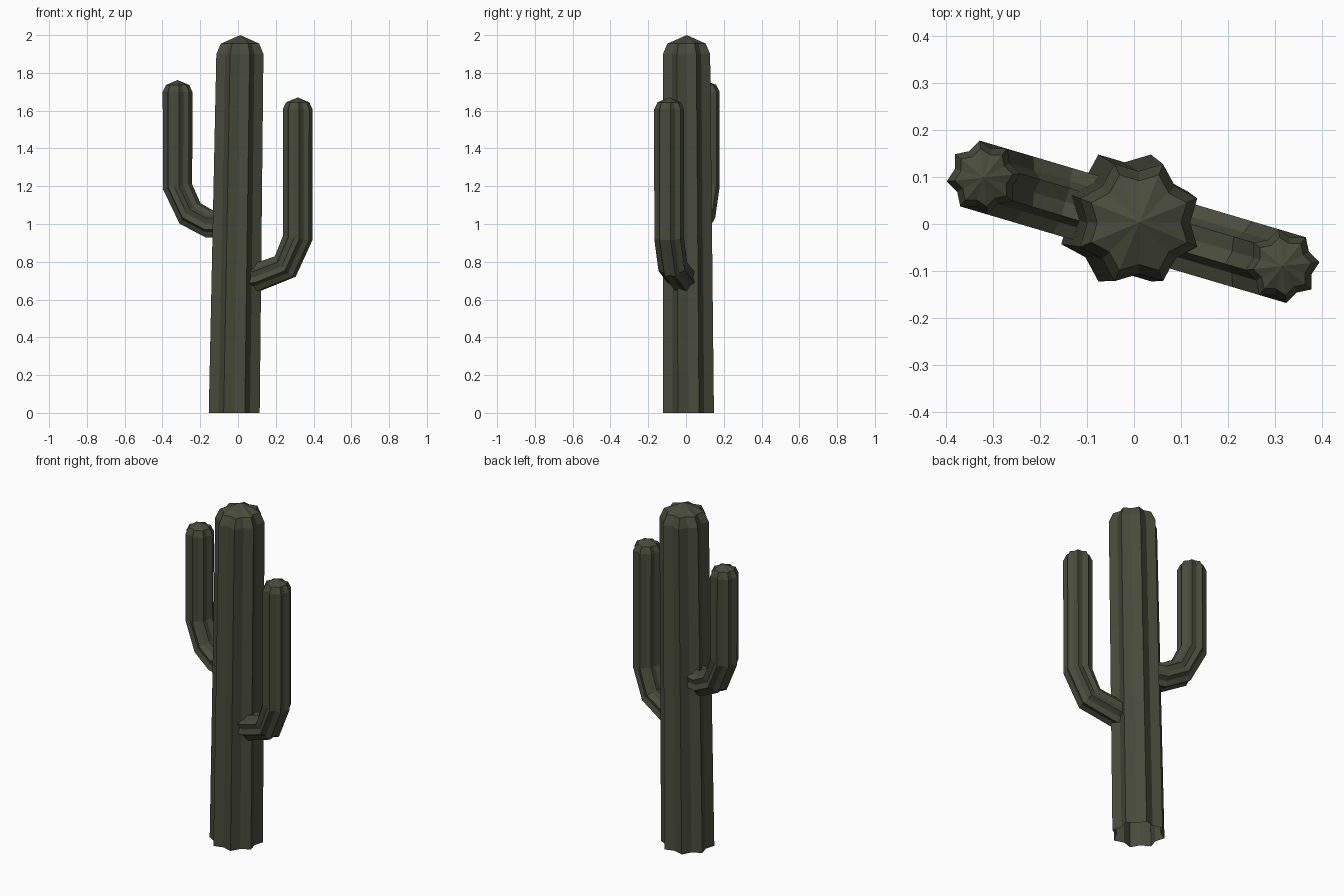
import bpy, bmesh, math
from mathutils import Vector

if "Cube" in bpy.data.objects:
    bpy.data.objects.remove(bpy.data.objects["Cube"])

green = bpy.data.materials.new("dark_olive_green")
green.diffuse_color = (0.066, 0.071, 0.044, 1)
green.use_nodes = True
green.node_tree.nodes["Principled BSDF"].inputs["Base Color"].default_value = green.diffuse_color

RIBS = 8
VALLEY = 0.81
AXIS = math.radians(-16.5)   # direction the arms spread along


def ribbed_tube(name, rings, tip, side, up0):
    """rings: (centre, tangent angle in the side/up plane, radius); star section, closed by a tip."""
    bm = bmesh.new()
    across = Vector((-side.y, side.x, 0))
    loops = []
    for centre, ang, r in rings:
        # section axis lying in the bending plane, square to the tangent
        n = side * math.sin(ang) - Vector((0, 0, 1)) * math.cos(ang)
        loop = []
        for i in range(RIBS * 2):
            a = math.pi * i / RIBS + up0
            rr = r if i % 2 == 0 else r * VALLEY
            loop.append(bm.verts.new(Vector(centre) + n * rr * math.cos(a) + across * rr * math.sin(a)))
        loops.append(loop)
    count = RIBS * 2
    for lo, hi in zip(loops, loops[1:]):
        for i in range(count):
            j = (i + 1) % count
            bm.faces.new((lo[i], lo[j], hi[j], hi[i]))
    top = bm.verts.new(tip)
    for i in range(count):
        bm.faces.new((loops[-1][i], loops[-1][(i + 1) % count], top))
    bmesh.ops.recalc_face_normals(bm, faces=bm.faces)
    mesh = bpy.data.meshes.new(name)
    bm.to_mesh(mesh)
    bm.free()
    mesh.materials.append(green)
    obj = bpy.data.objects.new(name, mesh)
    bpy.context.collection.objects.link(obj)
    return obj


# trunk: slightly leaning, open at the bottom
UP = math.pi / 2
ribbed_tube("trunk", [((-0.02, 0.013, 0), UP, 0.146),
                      ((0.01, 0.003, 1.90), UP, 0.135),
                      ((0.011, 0.003, 1.955), UP, 0.110)],
            (0.012, 0.004, 2.0), Vector((1, 0, 0)), math.pi / 8)


def arm(name, sign, path, top):
    """path: (x distance, z, tangent angle in degrees); top: height of the tip."""
    side = Vector((math.cos(AXIS), math.sin(AXIS), 0)) * sign

    def at(x, z):
        p = side * (x / math.cos(AXIS))
        return Vector((p.x, p.y + 0.004, z))
    rings = [(at(x, z), math.radians(d), 0.079) for x, z, d in path]
    end = path[-1][0]
    rings.append((at(end, top - 0.062), UP, 0.079))
    rings.append((at(end, top - 0.026), UP, 0.062))
    ribbed_tube(name, rings, at(end, top), side, math.pi / 8)


# arms: out of the trunk, then bending upward
arm("right_arm", 1, [(0.05, 0.715, 0), (0.108, 0.72, 6), (0.25, 0.775, 42), (0.316, 0.926, 80)], 1.67)
arm("left_arm", -1, [(0.06, 1.0, 0), (0.155, 1.002, 8), (0.254, 1.056, 42), (0.32, 1.197, 80)], 1.762)
